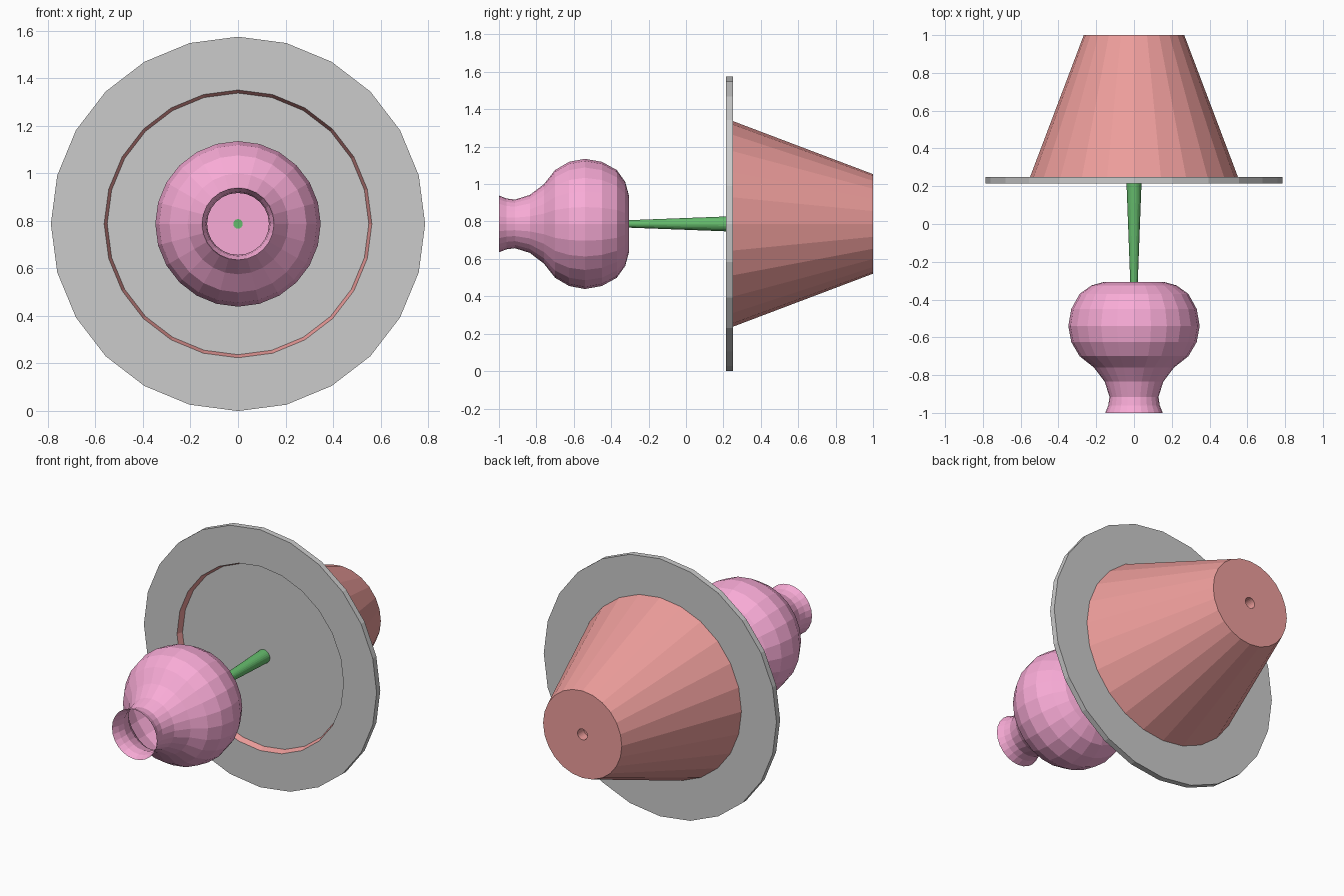
import bpy, bmesh, math

if "Cube" in bpy.data.objects:
    bpy.data.objects.remove(bpy.data.objects["Cube"])

AXIS_Z = 0.787   # height of the common axis, which runs along y
SIDES = 24


def paint(obj, name, rgb):
    mat = bpy.data.materials.new(name)
    mat.diffuse_color = (*rgb, 1)
    mat.use_nodes = True
    mat.node_tree.nodes["Principled BSDF"].inputs["Base Color"].default_value = mat.diffuse_color
    obj.data.materials.append(mat)


def lathe(name, profile):
    """Revolve (y, radius) points around the y axis; radius 0 closes to a point."""
    bm = bmesh.new()
    rings = []
    for y, r in profile:
        if r == 0:
            rings.append([bm.verts.new((0, y, AXIS_Z))] * SIDES)
            continue
        angles = [2 * math.pi * i / SIDES for i in range(SIDES)]
        rings.append([bm.verts.new((r * math.cos(a), y, AXIS_Z + r * math.sin(a)))
                      for a in angles])
    for a, b in zip(rings, rings[1:]):
        for i in range(SIDES):
            j = (i + 1) % SIDES
            loop = list(dict.fromkeys((a[i], a[j], b[j], b[i])))
            bm.faces.new(loop)
    bmesh.ops.recalc_face_normals(bm, faces=bm.faces)
    mesh = bpy.data.meshes.new(name)
    bm.to_mesh(mesh)
    bm.free()
    obj = bpy.data.objects.new(name, mesh)
    bpy.context.collection.objects.link(obj)
    return obj


# Flat round flange, with a recessed plate inside the cone mouth
lathe("flange", [(0.25, 0), (0.25, 0.55), (0.25, 0.787), (0.215, 0.787), (0.215, 0.563)])

# Tapered body with a small socket in its end
cone = lathe("cone_body", [(0.215, 0.563), (0.25, 0.55), (1.0, 0.266),
                           (1.0, 0.033), (0.94, 0.033), (0.94, 0)])
paint(cone, "red", (0.85, 0.34, 0.33))

# Thin tapered rod
rod = lathe("rod", [(-0.306, 0), (-0.306, 0.02), (0.25, 0.041), (0.25, 0)])
paint(rod, "green", (0.13, 0.50, 0.15))

# Hollow bulb with an open flared neck
bulb = lathe("bulb", [(-0.306, 0), (-0.306, 0.155), (-0.325, 0.225), (-0.37, 0.288),
                      (-0.45, 0.332), (-0.54, 0.348), (-0.625, 0.332), (-0.70, 0.288),
                      (-0.76, 0.212), (-0.835, 0.155), (-0.915, 0.130), (-0.96, 0.136),
                      (-1.0, 0.152)])
paint(bulb, "pink", (0.95, 0.41, 0.68))
